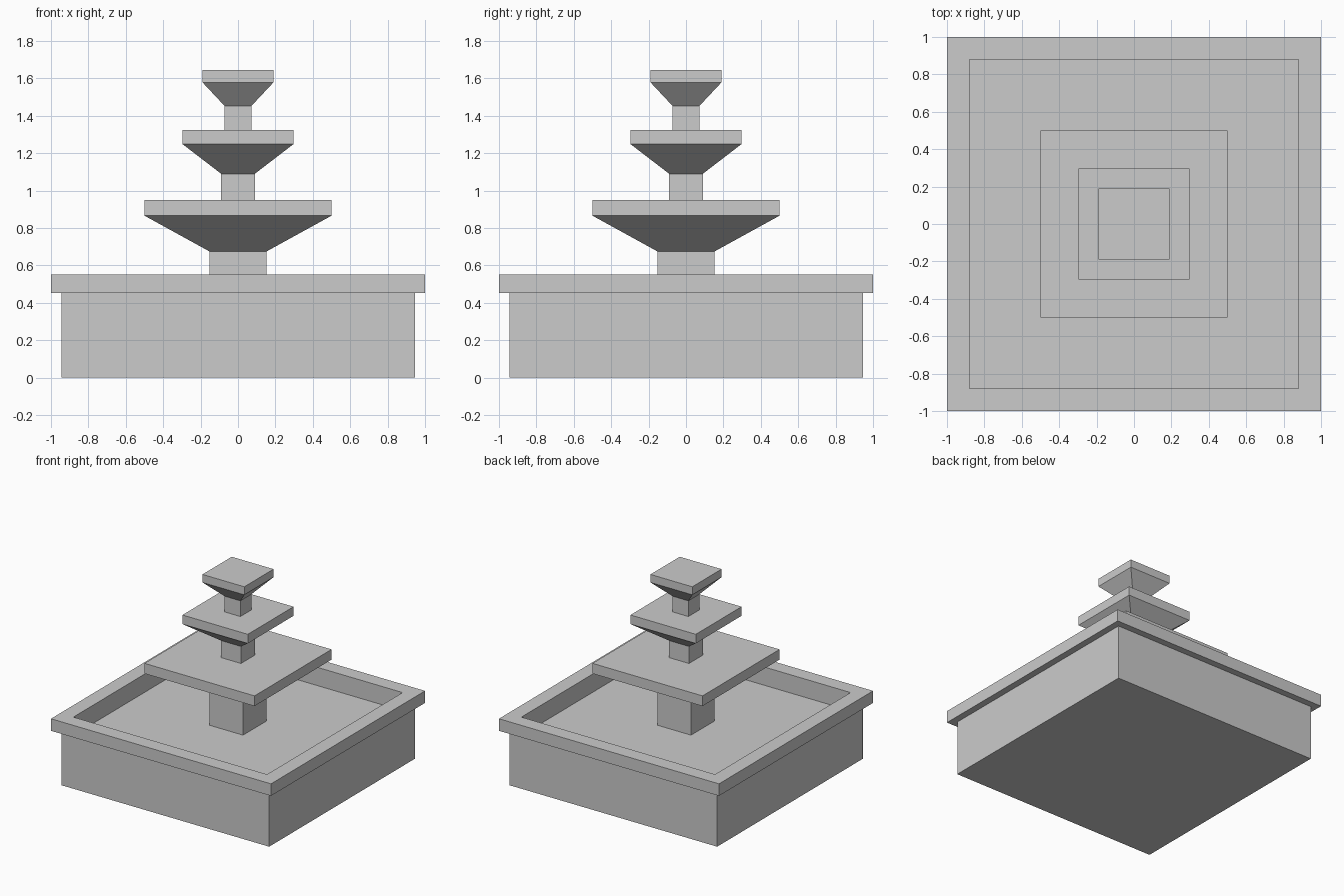
import bpy
import bmesh

if "Cube" in bpy.data.objects:
    bpy.data.objects.remove(bpy.data.objects["Cube"])


def square_loft(name, profile):
    """Stack square rings from (half width, height) pairs and cap both ends."""
    bm = bmesh.new()
    rings = [[bm.verts.new((sx * h, sy * h, z))
              for sx, sy in ((-1, -1), (1, -1), (1, 1), (-1, 1))]
             for h, z in profile]
    for low, high in zip(rings, rings[1:]):
        for i in range(4):
            j = (i + 1) % 4
            bm.faces.new((low[i], low[j], high[j], high[i]))
    bm.faces.new(rings[0][::-1])
    bm.faces.new(rings[-1])
    bmesh.ops.recalc_face_normals(bm, faces=bm.faces)
    mesh = bpy.data.meshes.new(name)
    bm.to_mesh(mesh)
    bm.free()
    obj = bpy.data.objects.new(name, mesh)
    bpy.context.collection.objects.link(obj)
    return obj


# Basin: outer wall, overhanging rim, inner wall down to the water level
square_loft("basin", [(0.945, 0), (0.945, 0.453), (1, 0.453),
                      (1, 0.552), (0.88, 0.552), (0.88, 0.402)])

# Tiers: stem half width, stem bottom, stem top, bowl half width, lip bottom, lip top
tiers = {
    "lower": (0.153, 0.402, 0.675, 0.50, 0.866, 0.95),
    "middle": (0.09, 0.95, 1.09, 0.297, 1.249, 1.324),
    "upper": (0.072, 1.324, 1.453, 0.19, 1.579, 1.645),
}
for level, (stem, z0, z1, bowl, z2, z3) in tiers.items():
    square_loft(level + "_tier", [(stem, z0), (stem, z1), (bowl, z2), (bowl, z3)])
